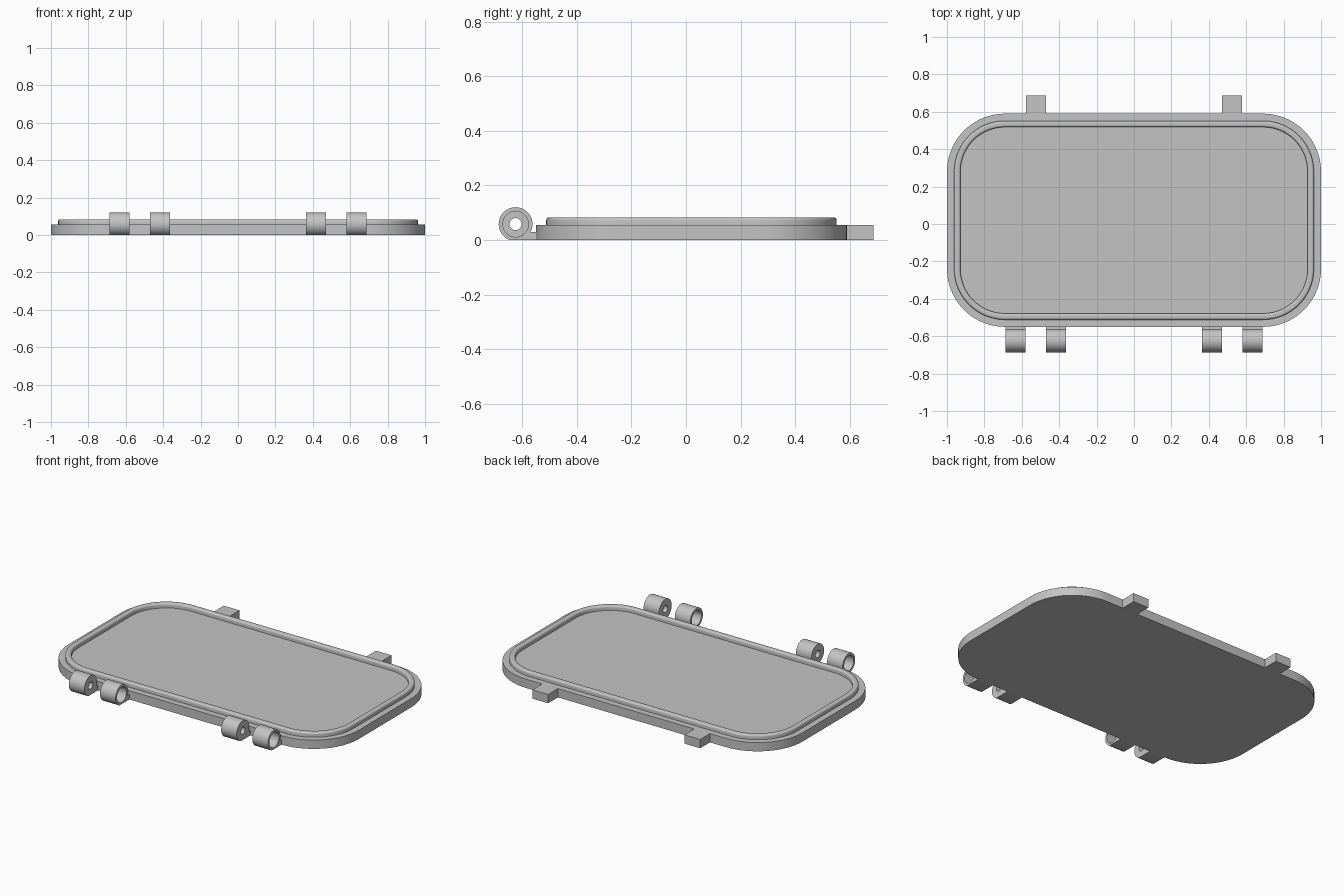
import bpy, bmesh, math

if "Cube" in bpy.data.objects:
    bpy.data.objects.remove(bpy.data.objects["Cube"])

grey = bpy.data.materials.new("mid_grey")
grey.diffuse_color = (0.55, 0.55, 0.55, 1)
grey.use_nodes = True
grey.node_tree.nodes["Principled BSDF"].inputs["Base Color"].default_value = grey.diffuse_color

CY = 0.02                 # plate centre in y
HX, HY, R = 1.0, 0.57, 0.31
THICK = 0.055


def finish(name, bm):
    bmesh.ops.recalc_face_normals(bm, faces=bm.faces)
    me = bpy.data.meshes.new(name)
    bm.to_mesh(me)
    bm.free()
    me.materials.append(grey)
    ob = bpy.data.objects.new(name, me)
    bpy.context.collection.objects.link(ob)
    return ob


def activate(ob):
    bpy.ops.object.select_all(action='DESELECT')
    ob.select_set(True)
    bpy.context.view_layer.objects.active = ob


def smooth(ob):
    activate(ob)
    bpy.ops.object.shade_smooth_by_angle(angle=math.radians(35))


def rounded_loop(bm, inset, z, seg=14):
    """Rounded rectangle, concentric with the plate outline."""
    r, verts = R - inset, []
    for k, (sx, sy) in enumerate([(1, 1), (-1, 1), (-1, -1), (1, -1)]):
        for i in range(seg + 1):
            a = math.pi / 2 * (k + i / seg)
            verts.append(bm.verts.new((sx * (HX - R) + r * math.cos(a),
                                       CY + sy * (HY - R) + r * math.sin(a), z)))
    return verts


def loft(bm, a, b):
    n = len(a)
    for i in range(n):
        j = (i + 1) % n
        bm.faces.new((a[i], a[j], b[j], b[i]))


def box(name, x0, x1, y0, y1, z0, z1):
    bm = bmesh.new()
    bmesh.ops.create_cube(bm, size=1)
    for v in bm.verts:
        v.co = (x1 if v.co.x > 0 else x0, y1 if v.co.y > 0 else y0,
                z1 if v.co.z > 0 else z0)
    return finish(name, bm)


def prism(name, profile, x0, x1):
    """Extrude a (y, z) profile along x."""
    bm = bmesh.new()
    a, b = [[bm.verts.new((x, y, z)) for y, z in profile] for x in (x0, x1)]
    loft(bm, a, b)
    bm.faces.new(a)
    bm.faces.new(b)
    return finish(name, bm)


# Plate with a raised rounded bead around its floor
bm = bmesh.new()
section = [(0, 0), (0, THICK), (0.038, THICK), (0.038, 0.072)]
f = 0.011
for i in range(1, 5):     # outer rounding of the bead
    a = math.pi / 2 * i / 4
    section.append((0.038 + f * (1 - math.cos(a)), 0.072 + f * math.sin(a)))
for i in range(0, 5):     # inner rounding of the bead
    a = math.pi / 2 * i / 4
    section.append((0.061 + f * math.sin(a), 0.072 + f * math.cos(a)))
section.append((0.072, THICK))
loops = [rounded_loop(bm, d, z) for d, z in section]
for a, b in zip(loops, loops[1:]):
    loft(bm, a, b)
bm.faces.new(loops[0])
bm.faces.new(loops[-1])
smooth(finish("lid_plate", bm))

# Latch tabs on the back edge
for s, side in ((-1, "left"), (1, "right")):
    xs = sorted((s * 0.47, s * 0.578))
    box("latch_tab_" + side, xs[0], xs[1], 0.57, 0.686, 0, THICK)

# Hinge knuckles: barrel with flat foot, small through hole, wide outer bore
HYC, HZC, HR = -0.624, 0.058, 0.062


def circle(r, n=40):
    return [(HYC + r * math.cos(2 * math.pi * i / n),
             HZC + r * math.sin(2 * math.pi * i / n)) for i in range(n)]


foot_top = 0.03
start = math.asin((foot_top - HZC) / HR)
end = math.pi + math.asin(HZC / HR)
outline = [(HYC + HR * math.cos(start + (end - start) * i / 36),
            HZC + HR * math.sin(start + (end - start) * i / 36)) for i in range(37)]
outline += [(-0.545, 0), (-0.545, foot_top)]

for s, side in ((-1, "left"), (1, "right")):
    for d, place in ((-1, "a"), (1, "b")):
        mid = s * 0.525
        inner, outer = mid + d * 0.054, mid + d * 0.161
        kn = prism(f"hinge_knuckle_{side}_{place}", outline, inner, outer)
        cutters = [prism("pin_hole_cutter", circle(0.022), inner - d * 0.02, outer + d * 0.03),
                   prism("bore_cutter", circle(0.047), inner + d * 0.025, outer + d * 0.02)]
        for c in cutters:
            c.hide_render = True
            activate(kn)
            m = kn.modifiers.new("bore", 'BOOLEAN')
            m.operation, m.solver, m.object = 'DIFFERENCE', 'EXACT', c
            bpy.ops.object.modifier_apply(modifier=m.name)
            bpy.data.objects.remove(c)
        smooth(kn)
